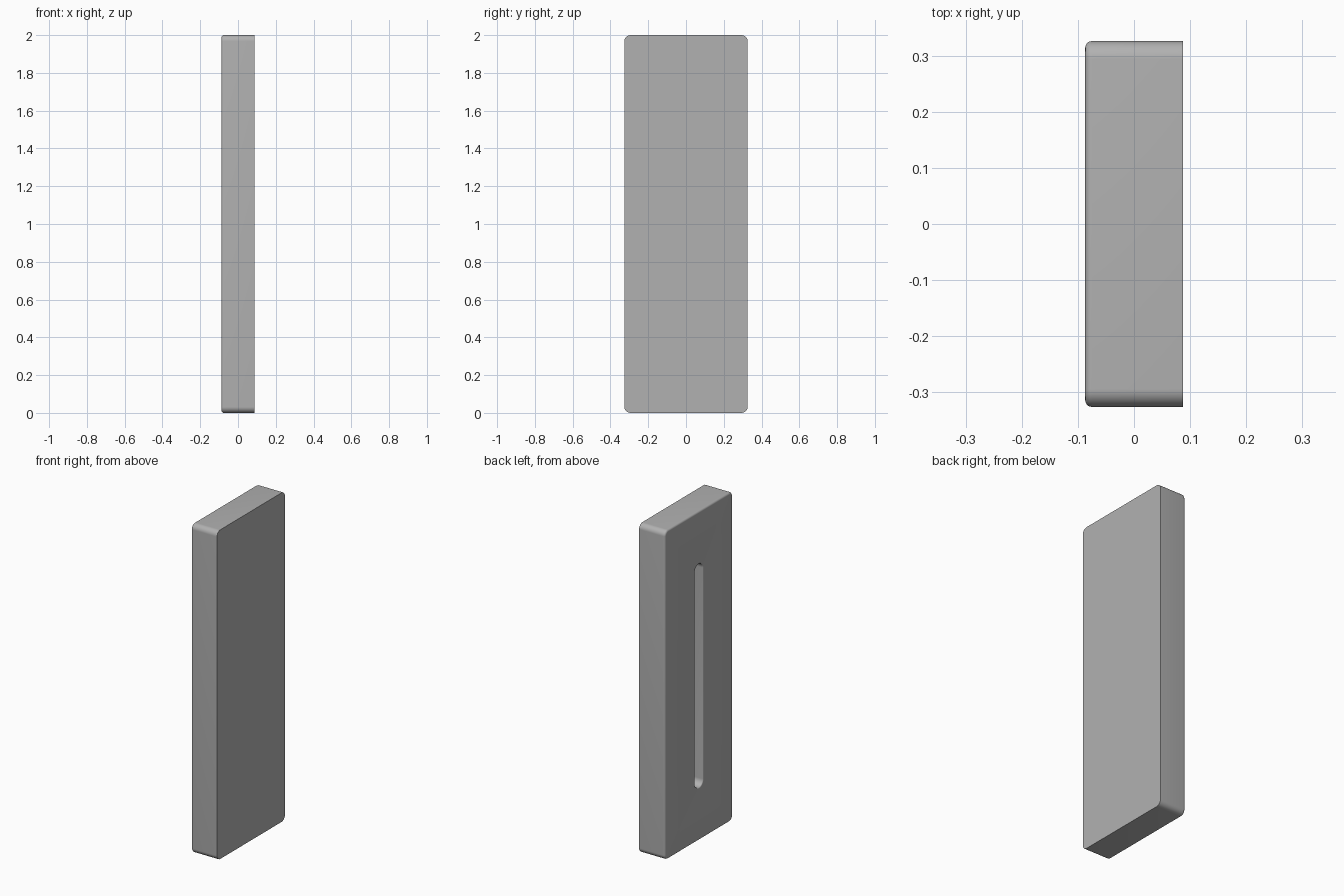
import bpy, bmesh, math

if "Cube" in bpy.data.objects:
    bpy.data.objects.remove(bpy.data.objects["Cube"])

HX, HY, HZ = 0.087, 0.326, 1.0   # half thickness, half width, half height
R = 0.032                        # outline corner radius
F = 0.012                        # fillet on the slotted face's edge
SY, SZ, DEPTH = 0.045, 0.685, 0.08  # slot half width, half height, depth
RIM = 0.006                      # softened slot rim
SEG = 10


def ring(bm, x, hy, hz, r):
    """Rounded rectangle in the YZ plane, centred on mid height."""
    verts = []
    for i, (sy, sz) in enumerate([(1, 1), (-1, 1), (-1, -1), (1, -1)]):
        for k in range(SEG + 1):
            a = math.pi / 2 * (i + k / SEG)
            verts.append(bm.verts.new((x, sy * (hy - r) + r * math.cos(a),
                                       HZ + sz * (hz - r) + r * math.sin(a))))
    return verts


# Outline: sharp back edge, filleted slotted face
sections = [(HX, HY, HZ, R)]
for k in range(6):
    a = math.pi / 2 * k / 5
    d = F * (1 - math.cos(a))
    sections.append((-HX + F - F * math.sin(a), HY - d, HZ - d, R - d))

# Slot: soft rim, straight wall, flat floor
for k in range(4):
    a = math.pi / 2 * k / 3
    d = RIM * (1 - math.sin(a))
    sections.append((-HX + RIM * (1 - math.cos(a)), SY - RIM + d,
                     SZ - RIM + d, SY - RIM + d - 0.001))
sections.append((-HX + DEPTH, SY - RIM, SZ - RIM, SY - RIM - 0.001))

# Skin the sections into one closed panel
bm = bmesh.new()
rings = [ring(bm, *s) for s in sections]
n = len(rings[0])
for a, b in zip(rings, rings[1:]):
    for i in range(n):
        j = (i + 1) % n
        bm.faces.new((a[i], a[j], b[j], b[i]))
bm.faces.new(rings[0])
bm.faces.new(rings[-1])
bmesh.ops.recalc_face_normals(bm, faces=bm.faces)

mesh = bpy.data.meshes.new("slotted_panel")
bm.to_mesh(mesh)
bm.free()
panel = bpy.data.objects.new("slotted_panel", mesh)
bpy.context.collection.objects.link(panel)
bpy.context.view_layer.objects.active = panel
panel.select_set(True)
bpy.ops.object.shade_smooth_by_angle(angle=math.radians(35))

# Darker grey finish
grey = bpy.data.materials.new("dark_grey")
grey.diffuse_color = (0.44, 0.44, 0.44, 1)
grey.use_nodes = True
grey.node_tree.nodes["Principled BSDF"].inputs["Base Color"].default_value = grey.diffuse_color
mesh.materials.append(grey)
